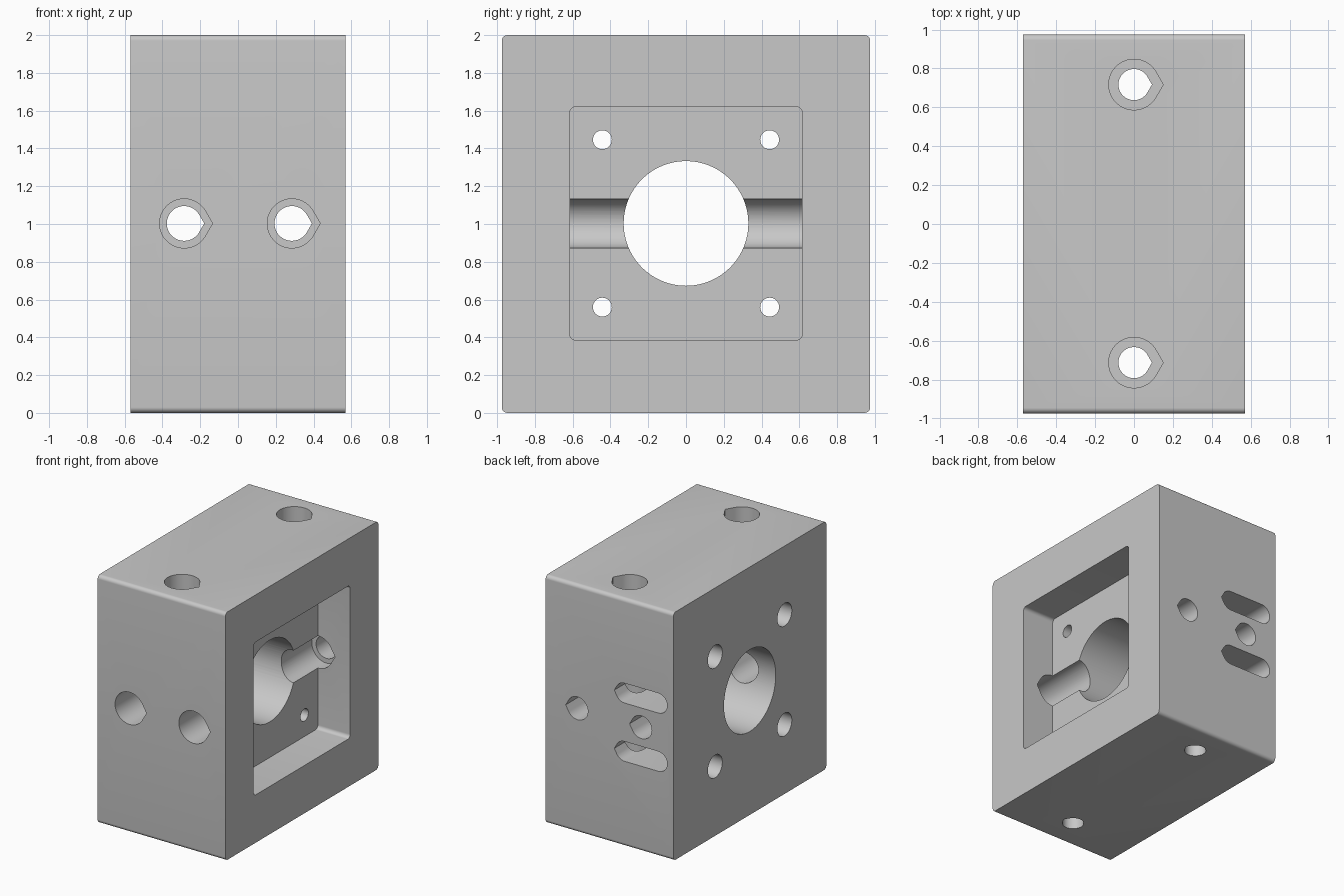
import bpy, bmesh, math

cube = bpy.data.objects.get("Cube")
if cube:
    bpy.data.objects.remove(cube, do_unlink=True)

grey = bpy.data.materials.new("plain_grey")
grey.use_nodes = True
grey.diffuse_color = (0.58, 0.58, 0.58, 1)
grey.node_tree.nodes["Principled BSDF"].inputs["Base Color"].default_value = (0.58, 0.58, 0.58, 1)


def arc(u, v, r, start, end, steps):
    angles = [math.radians(start + (end - start) * i / steps) for i in range(steps + 1)]
    return [(u + r * math.cos(a), v + r * math.sin(a)) for a in angles]


def circle(u, v, r, steps=64):
    return arc(u, v, r, 0, 360, steps)[:-1]


def teardrop(u, v, r, length=0):
    # round hole, optionally stretched to a slot, with a blunt point towards +u
    h = length / 2
    tip = [(u + h + r / math.cos(math.radians(30)), v)]
    return (tip + arc(u + h, v, r, 30, 90, 12) + arc(u - h, v, r, 90, 270, 36)[0 if h else 1:]
            + arc(u + h, v, r, 270, 330, 12)[0 if h else 1:])


def rounded_rect(v, half_u, half_v, r):
    points = []
    for su, sv, start in ((1, 1, 0), (-1, 1, 90), (-1, -1, 180), (1, -1, 270)):
        points += arc(su * (half_u - r), v + sv * (half_v - r), r, start, start + 90, 8)
    return points


def prism(name, axis, profile, low, high):
    # extrude a flat profile along the chosen axis
    place = {"x": lambda u, v, w: (w, u, v),
             "y": lambda u, v, w: (u, w, v),
             "z": lambda u, v, w: (u, v, w)}[axis]
    bm = bmesh.new()
    a = [bm.verts.new(place(u, v, low)) for u, v in profile]
    b = [bm.verts.new(place(u, v, high)) for u, v in profile]
    bm.faces.new(a)
    bm.faces.new(b)
    for i in range(len(a)):
        j = (i + 1) % len(a)
        bm.faces.new((a[i], a[j], b[j], b[i]))
    bmesh.ops.recalc_face_normals(bm, faces=bm.faces)
    mesh = bpy.data.meshes.new(name)
    bm.to_mesh(mesh)
    bm.free()
    mesh.materials.append(grey)
    obj = bpy.data.objects.new(name, mesh)
    bpy.context.collection.objects.link(obj)
    return obj


# main block, rounded along its long edges
block = prism("mounting_block", "x", rounded_rect(1, 0.975, 1, 0.03), -0.57, 0.57)
cutters = []


def cut(name, axis, profile, low, high):
    cutters.append(prism(name, axis, profile, low, high))


# square pocket and central bore
cut("pocket", "x", rounded_rect(1.003, 0.615, 0.617, 0.03), 0.283, 0.7)
cut("central_bore", "x", circle(0, 1.003, 0.33, 96), -0.7, 0.5)

# four stepped motor screw holes
for y in (-0.443, 0.443):
    for z in (0.56, 1.446):
        cut("screw_hole", "x", circle(y, z, 0.05, 32), -0.7, 0.4)
        cut("screw_head_hole", "x", circle(y, z, 0.092, 48), -0.7, 0.1)

# two stepped holes running front to back
for x in (-0.285, 0.285):
    cut("long_hole", "y", teardrop(x, 1.003, 0.092), -1.2, 1.2)
    cut("long_head_hole", "y", teardrop(x, 1.003, 0.13), -1.2, 0.72)

# two stepped holes running top to bottom
for y in (-0.713, 0.717):
    cut("upright_hole", "z", teardrop(0, y, 0.08), -0.2, 2.2)
    cut("upright_head_hole", "z", teardrop(0, y, 0.13), 0.25, 2.2)

# pair of slots in the back
for z in (0.768, 1.238):
    cut("back_slot", "y", teardrop(-0.285, z, 0.08, 0.3), 0.5, 1.2)

# subtract every cutter from the block
bpy.context.view_layer.objects.active = block
for cutter in cutters:
    mod = block.modifiers.new("cut", "BOOLEAN")
    mod.operation = "DIFFERENCE"
    mod.solver = "EXACT"
    mod.object = cutter
    bpy.ops.object.modifier_apply(modifier=mod.name)
    bpy.data.objects.remove(cutter, do_unlink=True)

for obj in bpy.context.selected_objects:
    obj.select_set(False)
block.select_set(True)
bpy.ops.object.shade_smooth_by_angle(angle=math.radians(25))
